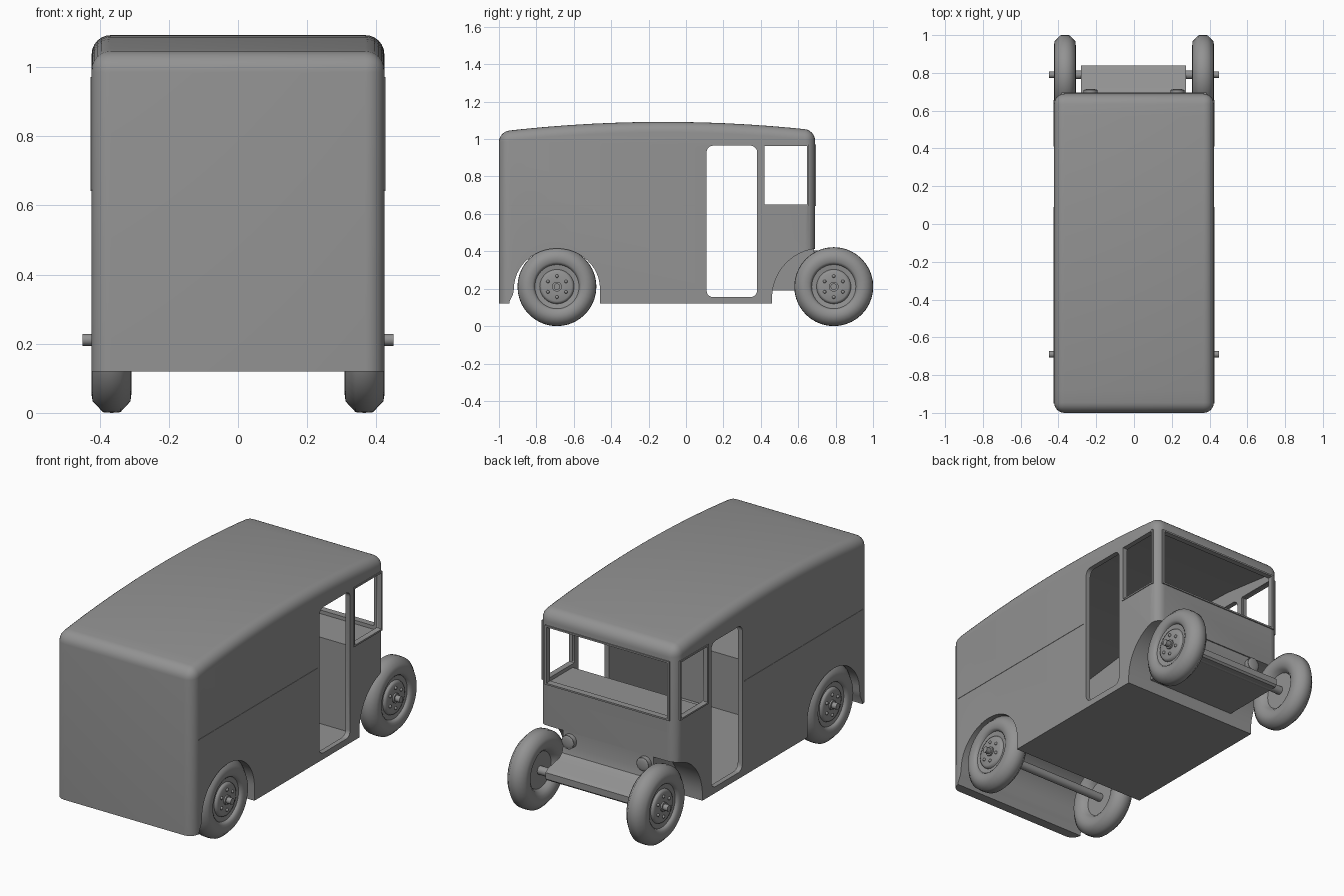
import bpy, bmesh
from math import sin, cos, pi, radians
from mathutils import Matrix, Vector

if "Cube" in bpy.data.objects:
    bpy.data.objects.remove(bpy.data.objects["Cube"])

paint = bpy.data.materials.new('dark_grey')
paint.diffuse_color = (0.29, 0.29, 0.29, 1)
paint.use_nodes = True
paint.node_tree.nodes["Principled BSDF"].inputs["Base Color"].default_value = paint.diffuse_color


def finish(bm, name, angle=35):
    bmesh.ops.recalc_face_normals(bm, faces=bm.faces)
    me = bpy.data.meshes.new(name)
    bm.to_mesh(me)
    bm.free()
    me.materials.append(paint)
    ob = bpy.data.objects.new(name, me)
    bpy.context.collection.objects.link(ob)
    smooth(ob, angle)
    return ob


def smooth(ob, angle=35):
    bpy.ops.object.select_all(action='DESELECT')
    ob.select_set(True)
    bpy.context.view_layer.objects.active = ob
    bpy.ops.object.shade_smooth_by_angle(angle=radians(angle))


def prism(pts, lo, hi, axis='x'):
    """Extrude a (y,z) profile along x, or an (x,z) profile along y."""
    bm = bmesh.new()
    at = (lambda a, b, d: (d, a, b)) if axis == 'x' else (lambda a, b, d: (a, d, b))
    f = bm.faces.new([bm.verts.new(at(a, b, lo)) for a, b in pts])
    r = bmesh.ops.extrude_face_region(bm, geom=[f])
    vs = [v for v in r['geom'] if isinstance(v, bmesh.types.BMVert)]
    bmesh.ops.translate(bm, verts=vs, vec=Vector(at(0, 0, hi - lo)))
    bmesh.ops.recalc_face_normals(bm, faces=bm.faces)
    return bm


def round_rect(a0, a1, b0, b1, r, n=5):
    pts = []
    for ca, cb, s in ((a1 - r, b1 - r, 0), (a0 + r, b1 - r, 1), (a0 + r, b0 + r, 2), (a1 - r, b0 + r, 3)):
        for i in range(n + 1):
            t = (s + i / n) * pi / 2
            pts.append((ca + r * cos(t), cb + r * sin(t)))
    return pts


def add_box(bm, x0, x1, y0, y1, z0, z1):
    m = Matrix.Translation(((x0 + x1) / 2, (y0 + y1) / 2, (z0 + z1) / 2)) @ Matrix.Diagonal((x1 - x0, y1 - y0, z1 - z0, 1))
    bmesh.ops.create_cube(bm, size=1, matrix=m)


def add_cyl(bm, r, c, length, axis='x', seg=24):
    rot = Matrix.Rotation(pi / 2, 4, 'Y' if axis == 'x' else 'X')
    bmesh.ops.create_cone(bm, cap_ends=True, segments=seg, radius1=r, radius2=r, depth=length,
                          matrix=Matrix.Translation(c) @ rot)


def cut(ob, bm):
    tool = finish(bm, 'cutter')
    tool.hide_render = True
    mod = ob.modifiers.new('cut', 'BOOLEAN')
    mod.operation, mod.solver, mod.object = 'DIFFERENCE', 'EXACT', tool
    bpy.ops.object.select_all(action='DESELECT')
    ob.select_set(True)
    bpy.context.view_layer.objects.active = ob
    bpy.ops.object.modifier_apply(modifier=mod.name)
    me = tool.data
    bpy.data.objects.remove(tool)
    bpy.data.meshes.remove(me)


# Van body: arched-roof outer block with rounded roof and corners
def roof(y):
    return 1.092 - 0.048 * ((y + 0.12) / 0.84) ** 2


ys = [-1 + 1.69 * i / 14 for i in range(15)]
bm = prism([(0.69, 0.12)] + [(y, roof(y)) for y in reversed(ys)] + [(-1, 0.12)], -0.423, 0.423)


def vertical(e):
    a, b = e.verts
    return abs(a.co.z - b.co.z) > 0.5


# side-roof edges, roof ends and vertical corners
edges = [e for e in bm.edges if vertical(e) or
         (all(v.co.z > 0.5 for v in e.verts) and
          (abs(e.verts[0].co.x - e.verts[1].co.x) < 0.01 or
           all(abs(v.co.y - 0.69) < 1e-4 or abs(v.co.y + 1) < 1e-4 for v in e.verts)))]
bmesh.ops.bevel(bm, geom=edges, offset=0.055, offset_type='OFFSET', segments=6, profile=0.5, affect='EDGES')
body = finish(bm, 'van_body')

# Wheel arches, rear then front
arc = [(-0.69 + 0.23 * cos(pi * i / 24), 0.2 + 0.215 * sin(pi * i / 24)) for i in range(25)]
cut(body, prism([(-0.46, 0)] + arc + [(-0.925, 0.17), (-0.945, 0.13), (-0.945, 0)], -0.6, 0.6))
arc = [(0.72 - 0.26 * cos(pi / 2 * i / 14), 0.15 + 0.265 * sin(pi / 2 * i / 14)) for i in range(15)]
cut(body, prism([(0.46, 0)] + arc + [(0.9, 0.415), (0.9, 0)], -0.6, 0.6))

# Hollow interior with a dashboard shelf and raised rear floor
cut(body, prism([(-0.965, 0.46), (-0.43, 0.46), (-0.43, 0.15), (0.43, 0.15), (0.43, 0.63), (0.66, 0.63),
                 (0.66, 1.0), (0.3, 1.045), (-0.12, 1.06), (-0.6, 1.045), (-0.965, 1.0)], -0.395, 0.395))

# Door openings, side windows and windscreen
cut(body, prism(round_rect(0.11, 0.38, 0.155, 0.965, 0.035), -0.6, 0.6))
cut(body, prism(round_rect(0.415, 0.65, 0.65, 0.965, 0.008, 2), -0.6, 0.6))
cut(body, prism(round_rect(-0.375, 0.375, 0.65, 0.965, 0.008, 2), 0.55, 0.8, 'y'))
smooth(body)

# Window frames
bm = bmesh.new()
for s in (-1, 1):
    x0, x1 = sorted((s * 0.405, s * 0.427))
    for y in (0.41, 0.648):
        add_box(bm, x0, x1, y, y + 0.009, 0.642, 0.97)
    for z in (0.641, 0.962):
        add_box(bm, x0, x1, 0.41, 0.657, z, z + 0.009)
    add_box(bm, *sorted((s * 0.37, s * 0.383)), 0.665, 0.696, 0.642, 0.97)
for z in (0.641, 0.961):
    add_box(bm, -0.383, 0.383, 0.665, 0.696, z, z + 0.009)
finish(bm, 'window_frames')

# Belt mouldings on the cargo sides
bm = bmesh.new()
for s in (-1, 1):
    add_box(bm, *sorted((s * 0.41, s * 0.425)), -0.95, 0.09, 0.642, 0.646)
finish(bm, 'belt_mouldings')

# Engine box and front apron lip
nose = [(0.44, 0.19), (0.83, 0.19), (0.84, 0.2), (0.84, 0.235), (0.82, 0.25), (0.72, 0.27),
        (0.695, 0.29), (0.685, 0.33), (0.685, 0.43), (0.44, 0.43)]
finish(prism(nose, -0.28, 0.275), 'engine_box')

# Headlights
bm = bmesh.new()
for x in (-0.23, 0.23):
    add_cyl(bm, 0.038, (x, 0.685, 0.365), 0.05, 'y')
    bmesh.ops.create_uvsphere(bm, u_segments=20, v_segments=10, radius=0.036,
                              matrix=Matrix.Translation((x, 0.708, 0.365)) @ Matrix.Diagonal((1, 0.2, 1, 1)))
finish(bm, 'headlights')


# Wheels: revolved tyre and dished disc, hub cap and bolts
def wheel(name, y, side):
    prof = [(0.345, 0), (0.345, 0.1), (0.325, 0.112), (0.312, 0.13), (0.308, 0.155), (0.311, 0.178), (0.34, 0.209),
            (0.365, 0.211), (0.39, 0.209), (0.42, 0.178), (0.424, 0.155), (0.421, 0.132), (0.414, 0.122),
            (0.404, 0.118), (0.4, 0.092), (0.41, 0.088), (0.415, 0.078), (0.413, 0.03), (0.413, 0)]
    bm = bmesh.new()
    vs = [bm.verts.new((x, 0, r)) for x, r in prof]
    es = [bm.edges.new(p) for p in zip(vs, vs[1:])]
    bmesh.ops.spin(bm, geom=vs + es, cent=(0, 0, 0), axis=(1, 0, 0), angle=2 * pi, steps=40)
    bmesh.ops.remove_doubles(bm, verts=bm.verts, dist=1e-4)
    add_cyl(bm, 0.026, (0.415, 0, 0), 0.014)
    add_cyl(bm, 0.017, (0.43, 0, 0), 0.04)
    for i in range(6):
        a = i * pi / 3 + pi / 2
        bmesh.ops.create_icosphere(bm, subdivisions=2, radius=0.009,
                                   matrix=Matrix.Translation((0.415, 0.056 * cos(a), 0.056 * sin(a))))
    bmesh.ops.transform(bm, matrix=Matrix.Translation((0, y, 0.211)) @ Matrix.Diagonal((side, 1, 1, 1)), verts=bm.verts)
    finish(bm, name, 50)


for label, y in (('rear', -0.69), ('front', 0.79)):
    for side, sname in ((-1, 'left'), (1, 'right')):
        wheel(f'{label}_{sname}_wheel', y, side)
    bm = bmesh.new()
    add_cyl(bm, 0.023, (0, y, 0.211), 0.7)
    finish(bm, f'{label}_axle')
